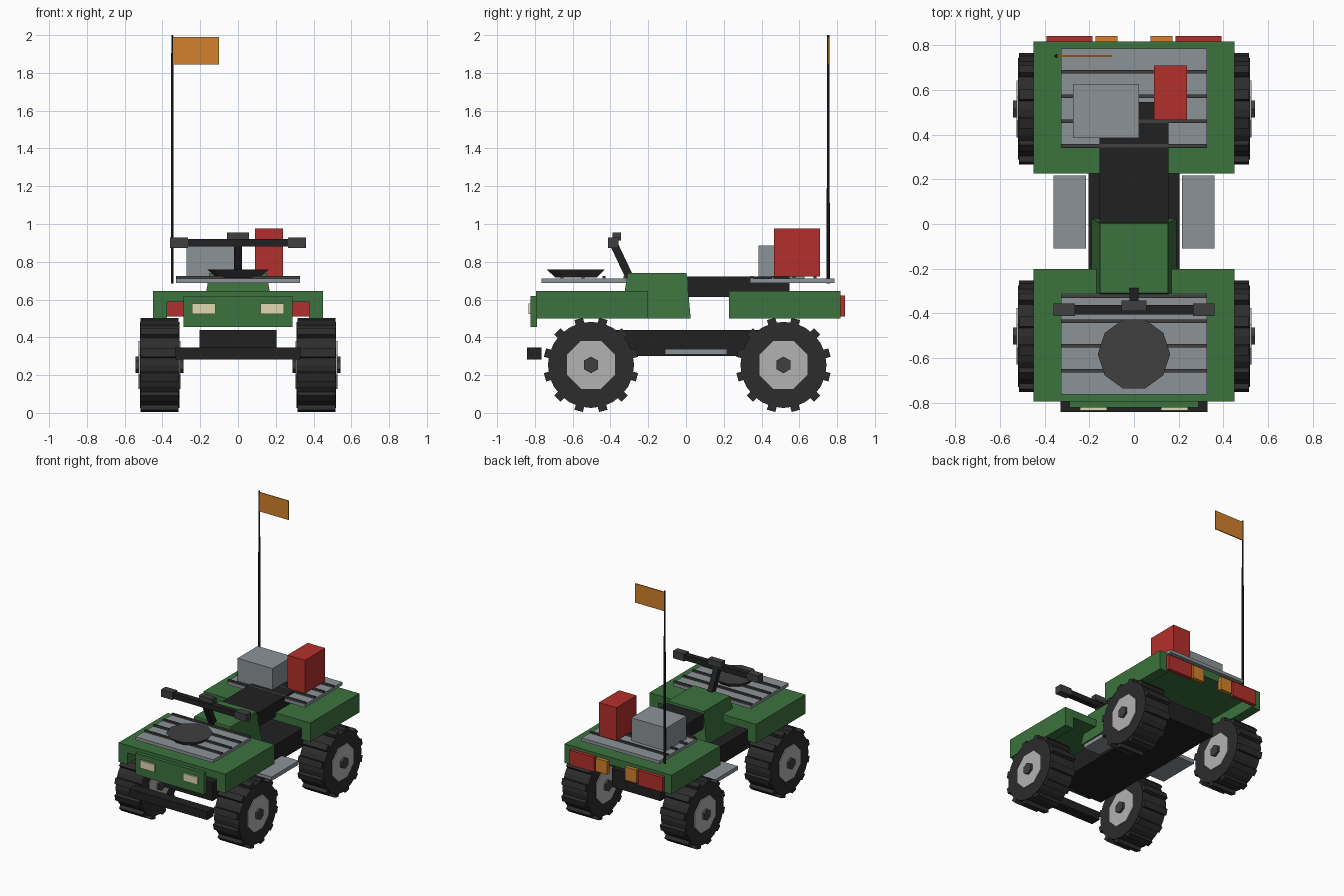
import bpy, bmesh
from math import pi, radians
from mathutils import Matrix, Vector

if "Cube" in bpy.data.objects:
    bpy.data.objects.remove(bpy.data.objects["Cube"])


def mat(name, r, g, b):
    m = bpy.data.materials.new(name)
    m.diffuse_color = (r, g, b, 1)
    m.use_nodes = True
    m.node_tree.nodes["Principled BSDF"].inputs["Base Color"].default_value = m.diffuse_color
    return m


GREEN = mat("green_paint", 0.045, 0.17, 0.047)
BLACK = mat("black", 0.015, 0.015, 0.015)
RUBBER = mat("rubber", 0.025, 0.025, 0.025)
DARK = mat("dark_grey", 0.05, 0.05, 0.05)
METAL = mat("rack_metal", 0.26, 0.29, 0.31)
SILVER = mat("silver", 0.45, 0.45, 0.45)
RED = mat("red", 0.45, 0.03, 0.025)
ORANGE = mat("orange", 0.65, 0.22, 0.025)
CREAM = mat("cream", 0.75, 0.7, 0.45)


def add_box(bm, x, y, z, matrix=Matrix()):
    size = Matrix.Diagonal((x[1] - x[0], y[1] - y[0], z[1] - z[0], 1))
    mid = Matrix.Translation((sum(x) / 2, sum(y) / 2, sum(z) / 2))
    bmesh.ops.create_cube(bm, size=1, matrix=matrix @ mid @ size)


def add_cyl(bm, r1, r2, depth, sides, matrix):
    bmesh.ops.create_cone(bm, cap_ends=True, segments=sides, radius1=r1,
                          radius2=r2, depth=depth, matrix=matrix)


def finish(bm, name, material):
    mesh = bpy.data.meshes.new(name)
    bm.to_mesh(mesh)
    bm.free()
    mesh.materials.append(material)
    ob = bpy.data.objects.new(name, mesh)
    bpy.context.collection.objects.link(ob)
    return ob


def boxes(name, material, *parts):
    bm = bmesh.new()
    for p in parts:
        add_box(bm, *p)
    return finish(bm, name, material)


def pair(name, material, x, y, z):
    # mirrored left and right boxes
    return boxes(name, material, (x, y, z), ((-x[1], -x[0]), y, z))


def cyl(name, material, r1, r2, depth, sides, matrix):
    bm = bmesh.new()
    add_cyl(bm, r1, r2, depth, sides, matrix)
    return finish(bm, name, material)


# Wheels: tyre with lugs, rim and hub showing on both sides
def wheel(name, x, y, z=0.254):
    axis = Matrix.Translation((x, y, z)) @ Matrix.Rotation(pi / 2, 4, 'Y')
    bm = bmesh.new()
    add_cyl(bm, 0.228, 0.228, 0.21, 24, axis)
    for i in range(12):
        turn = Matrix.Translation((x, y, z)) @ Matrix.Rotation(radians(15 + 30 * i), 4, 'X')
        add_box(bm, (-0.1, 0.1), (-0.023, 0.023), (0.205, 0.252), turn)
    finish(bm, name + "_tyre", RUBBER)
    cyl(name + "_rim", SILVER, 0.138, 0.138, 0.222, 8, axis @ Matrix.Rotation(pi / 8, 4, 'Z'))
    cyl(name + "_hub", DARK, 0.044, 0.044, 0.255, 6, axis @ Matrix.Rotation(pi / 2, 4, 'Z'))


for side, sx in (("left", -1), ("right", 1)):
    wheel("front_" + side, sx * 0.415, -0.503)
    wheel("rear_" + side, sx * 0.415, 0.516)

# Chassis, bumper and footboards
boxes("chassis", BLACK, ((-0.205, 0.205), (-0.6, 0.6), (0.3, 0.44)))
boxes("front_bumper", BLACK, ((-0.33, 0.33), (-0.843, -0.765), (0.282, 0.345)))
pair("footboards", METAL, (0.215, 0.36), (-0.11, 0.217), (0.308, 0.338))


# Fenders: upside-down channels, open at front and back
def fender(name, y0, y1):
    prof = [(-0.45, 0.5), (-0.375, 0.5), (-0.375, 0.587), (0.375, 0.587),
            (0.375, 0.5), (0.45, 0.5), (0.45, 0.645), (-0.45, 0.645)]
    bm = bmesh.new()
    face = bm.faces.new([bm.verts.new((x, y0, z)) for x, z in prof])
    ext = bmesh.ops.extrude_face_region(bm, geom=[face], use_keep_orig=True)
    bmesh.ops.translate(bm, vec=(0, y1 - y0, 0),
                        verts=[v for v in ext["geom"] if isinstance(v, bmesh.types.BMVert)])
    bmesh.ops.recalc_face_normals(bm, faces=bm.faces)
    finish(bm, name, GREEN)


fender("front_fender", -0.795, -0.202)
fender("rear_fender", 0.227, 0.817)

# Nose plate and lights
boxes("nose_plate", GREEN, ((-0.288, 0.288), (-0.822, -0.79), (0.456, 0.62)))
pair("headlights", CREAM, (0.12, 0.243), (-0.835, -0.82), (0.523, 0.58))
pair("tail_lights", RED, (0.185, 0.392), (0.815, 0.843), (0.51, 0.622))
pair("indicators", ORANGE, (0.075, 0.173), (0.815, 0.843), (0.52, 0.62))

# Tapered tank and seat
tank = boxes("tank", GREEN, ((-0.19, 0.19), (-0.345, 0.025), (0.5, 0.74)))
for v in tank.data.vertices:
    if v.co.z > 0.6:
        v.co.x *= 0.152 / 0.19
        v.co.y = 0.003 if v.co.y > 0 else -0.31
boxes("seat", BLACK, ((-0.155, 0.155), (-0.03, 0.547), (0.613, 0.723)))


# Racks with dark slats
def rack(name, y0, y1, first):
    boxes(name, METAL, ((-0.328, 0.328), (y0, y1), (0.687, 0.711)))
    boxes(name + "_slats", DARK, *[((-0.328, 0.328), (c - 0.008, c + 0.008), (0.705, 0.724))
                                   for c in (first + 0.111 * i for i in range(4))])


rack("front_rack", -0.765, -0.312, -0.657)
rack("rear_rack", 0.34, 0.787, 0.35)

# Cargo
boxes("grey_case", METAL, ((-0.273, 0.022), (0.385, 0.627), (0.711, 0.885)))
boxes("fuel_can", RED, ((0.09, 0.238), (0.465, 0.71), (0.723, 0.975)))
cyl("front_bowl", DARK, 0.115, 0.162, 0.042, 10,
    Matrix.Translation((0, -0.583, 0.738)) @ Matrix.Rotation(pi / 2, 4, 'Z'))

# Steering: leaning stem, bar, grips and display
a, b = Vector((0, -0.295, 0.71)), Vector((0, -0.385, 0.9))
lean = Matrix.Translation((a + b) / 2) @ (b - a).to_track_quat('Z', 'Y').to_matrix().to_4x4()
bm = bmesh.new()
h = (b - a).length / 2
add_box(bm, (-0.021, 0.021), (-0.021, 0.021), (-h, h), lean)
finish(bm, "steering_stem", BLACK)
boxes("handlebar", BLACK, ((-0.28, 0.28), (-0.405, -0.362), (0.88, 0.92)))
pair("grips", DARK, (0.265, 0.36), (-0.412, -0.357), (0.873, 0.928))
boxes("display", DARK, ((-0.057, 0.057), (-0.39, -0.343), (0.912, 0.955)))

# Flag pole and flag
cyl("flag_pole", BLACK, 0.009, 0.006, 1.315, 6, Matrix.Translation((-0.348, 0.753, 1.3425)))
boxes("flag", ORANGE, ((-0.345, -0.1), (0.749, 0.757), (1.845, 1.99)))
